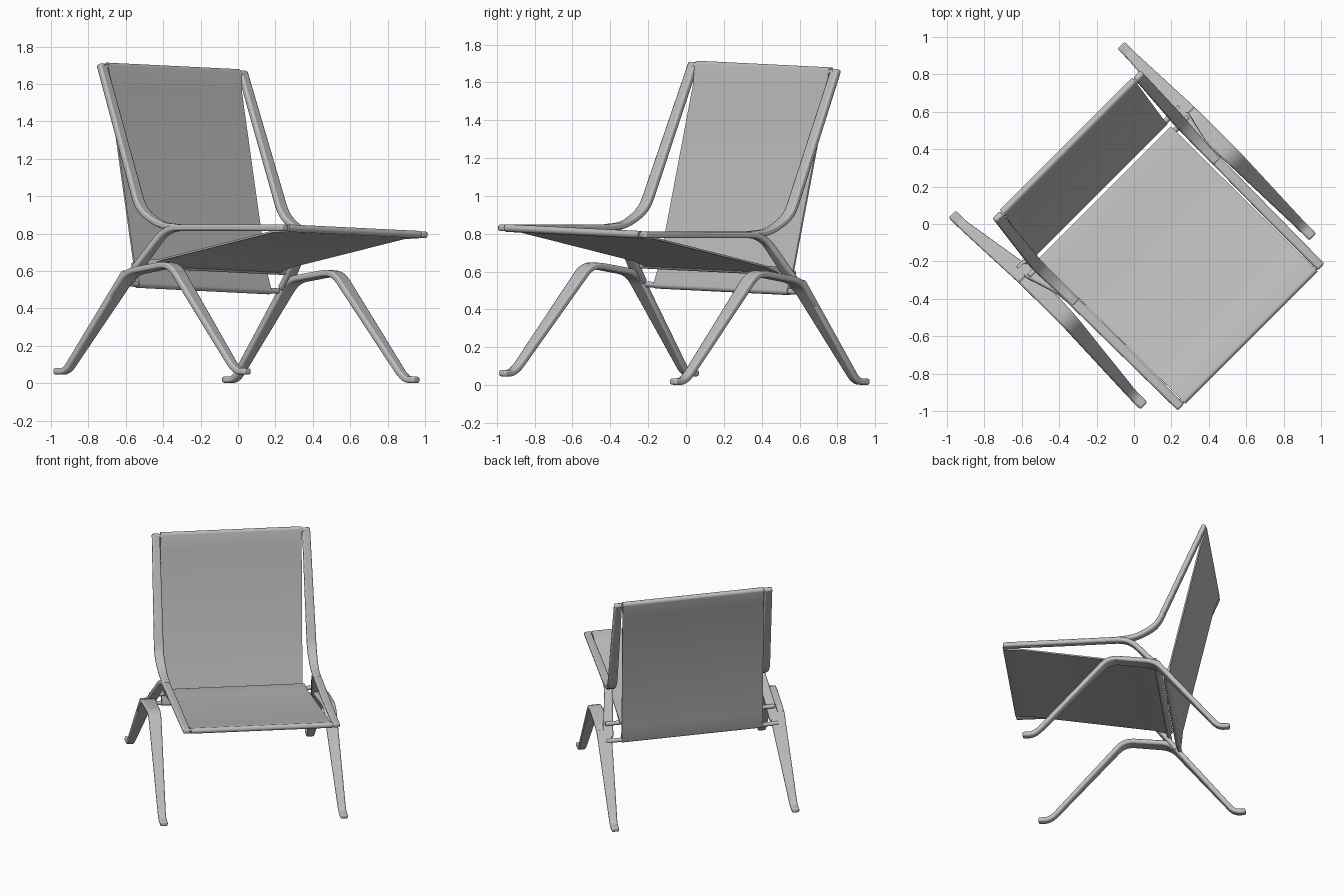
import bpy, bmesh, math
from mathutils import Vector, Matrix

cube = bpy.data.objects.get("Cube")
if cube:
    bpy.data.objects.remove(cube, do_unlink=True)

# One soft grey for the whole chair
grey = bpy.data.materials.new("light_grey")
grey.use_nodes = True
colour = (0.52, 0.52, 0.52, 1)
grey.diffuse_color = colour
grey.node_tree.nodes["Principled BSDF"].inputs["Base Color"].default_value = colour

# The chair is turned to a corner and leans slightly to its left
PLACE = (Matrix.Translation((-0.009, -0.009, 0.023))
         @ Matrix.Rotation(math.radians(45), 4, 'Z')
         @ Matrix.Rotation(math.radians(2), 4, 'Y'))


def finish(name, bm, mirror=False, bevel=0.0):
    bmesh.ops.recalc_face_normals(bm, faces=bm.faces)
    mesh = bpy.data.meshes.new(name)
    bm.to_mesh(mesh)
    bm.free()
    mesh.materials.append(grey)
    obj = bpy.data.objects.new(name, mesh)
    bpy.context.collection.objects.link(obj)
    obj.matrix_world = PLACE
    bpy.ops.object.select_all(action='DESELECT')
    obj.select_set(True)
    bpy.context.view_layer.objects.active = obj
    bpy.ops.object.shade_smooth_by_angle(angle=math.radians(35))
    if mirror:
        obj.modifiers.new("Mirror", 'MIRROR').use_mirror_merge = False
    if bevel:
        mod = obj.modifiers.new("Bevel", 'BEVEL')
        mod.width = bevel
        mod.segments = 2
        mod.limit_method = 'ANGLE'
        mod.angle_limit = math.radians(50)
    return obj


def rounded(points, radius, steps=5):
    """Round the inner corners of a path of (forward, height, inner, outer)."""
    pts = [Vector(p) for p in points]
    path = [pts[0]]
    for a, b, c in zip(pts, pts[1:], pts[2:]):
        ab, cb = (a - b), (c - b)
        p = b + ab * min(radius / ab.length, 0.45)
        q = b + cb * min(radius / cb.length, 0.45)
        for i in range(steps + 1):
            t = i / steps
            path.append(p * (1 - t) ** 2 + b * 2 * t * (1 - t) + q * t * t)
    return path + [pts[-1]]


def strip(name, points, thick=0.034, radius=0.07):
    """Flat bar bent along a side profile, with changing width, on both sides."""
    path = rounded(points, radius)
    bm = bmesh.new()
    rings = []
    for i, p in enumerate(path):
        d = path[min(i + 1, len(path) - 1)] - path[max(i - 1, 0)]
        n = Vector((-d[1], d[0])).normalized() * thick / 2
        ring = []
        for x, s in ((p[2], 1), (p[3], 1), (p[3], -1), (p[2], -1)):
            ring.append(bm.verts.new((x, -(p[0] + s * n.x), p[1] + s * n.y)))
        rings.append(ring)
    for a, b in zip(rings, rings[1:]):
        for k in range(4):
            bm.faces.new((a[k], a[(k + 1) % 4], b[(k + 1) % 4], b[k]))
    bm.faces.new(rings[0])
    bm.faces.new(rings[-1])
    return finish(name, bm, mirror=True, bevel=0.01)


def sling(name, start, end, half_width=0.5, roll=0.02, hem=0.11, thin=0.005):
    """Fabric sheet with a tapering rolled hem around a rod at each end."""
    a, b = Vector(start), Vector(end)
    outline = []
    for tip, other in ((a, b), (b, a)):
        along = (other - tip).normalized()
        side = Vector((-along.y, along.x))
        outline.append(tip + along * hem + side * thin)
        for i in range(9):
            t = math.pi * i / 8
            outline.append(tip + (side * math.cos(t) - along * math.sin(t)) * roll)
        outline.append(tip + along * hem - side * thin)
    bm = bmesh.new()
    left, right = ([bm.verts.new((x, -p.x, p.y)) for p in outline]
                   for x in (half_width, -half_width))
    count = len(outline)
    for i in range(count):
        j = (i + 1) % count
        bm.faces.new((left[i], left[j], right[j], right[i]))
    bm.faces.new(left)
    bm.faces.new(right)
    return finish(name, bm)


def rod(name, forward, height, half_length, radius=0.015):
    bm = bmesh.new()
    bmesh.ops.create_cone(
        bm, cap_ends=True, segments=16, radius1=radius, radius2=radius,
        depth=2 * half_length,
        matrix=Matrix.Translation((0, -forward, height)) @ Matrix.Rotation(math.pi / 2, 4, 'Y'))
    return finish(name, bm)


# Bent legs: tapered towards the feet, which turn flat on the ground
strip("rear_legs", [(-0.725, 0.018, 0.612, 0.665), (-0.645, 0.018, 0.612, 0.665),
                    (-0.21, 0.55, 0.56, 0.665)], radius=0.04)
strip("front_legs", [(-0.32, 0.415, 0.58, 0.665), (-0.21, 0.55, 0.56, 0.665),
                     (0.12, 0.595, 0.575, 0.665), (0.64, 0.018, 0.612, 0.665),
                     (0.725, 0.018, 0.612, 0.665)])

# Seat side rails: rise from the rear legs and run forward
strip("seat_rails", [(-0.25, 0.50, 0.555, 0.63), (-0.015, 0.79, 0.51, 0.565),
                     (0.40, 0.79, 0.505, 0.56), (0.87, 0.79, 0.505, 0.555)], radius=0.09)

# Backrest side rails: sweep up from the seat rails
strip("back_rails", [(0.08, 0.792, 0.508, 0.56), (-0.06, 0.802, 0.508, 0.565),
                     (-0.21, 0.885, 0.508, 0.575), (-0.545, 1.665, 0.505, 0.56)])

# Fabric panels and the rods that carry them
sling("seat_panel", (0.855, 0.79), (-0.21, 0.60))
sling("back_panel", (-0.54, 1.655), (-0.27, 0.49))
rod("seat_front_rod", 0.85, 0.79, 0.53)
rod("back_top_rod", -0.535, 1.65, 0.53)
rod("seat_rear_rod", -0.20, 0.59, 0.60)
rod("back_lower_rod", -0.27, 0.49, 0.61)
